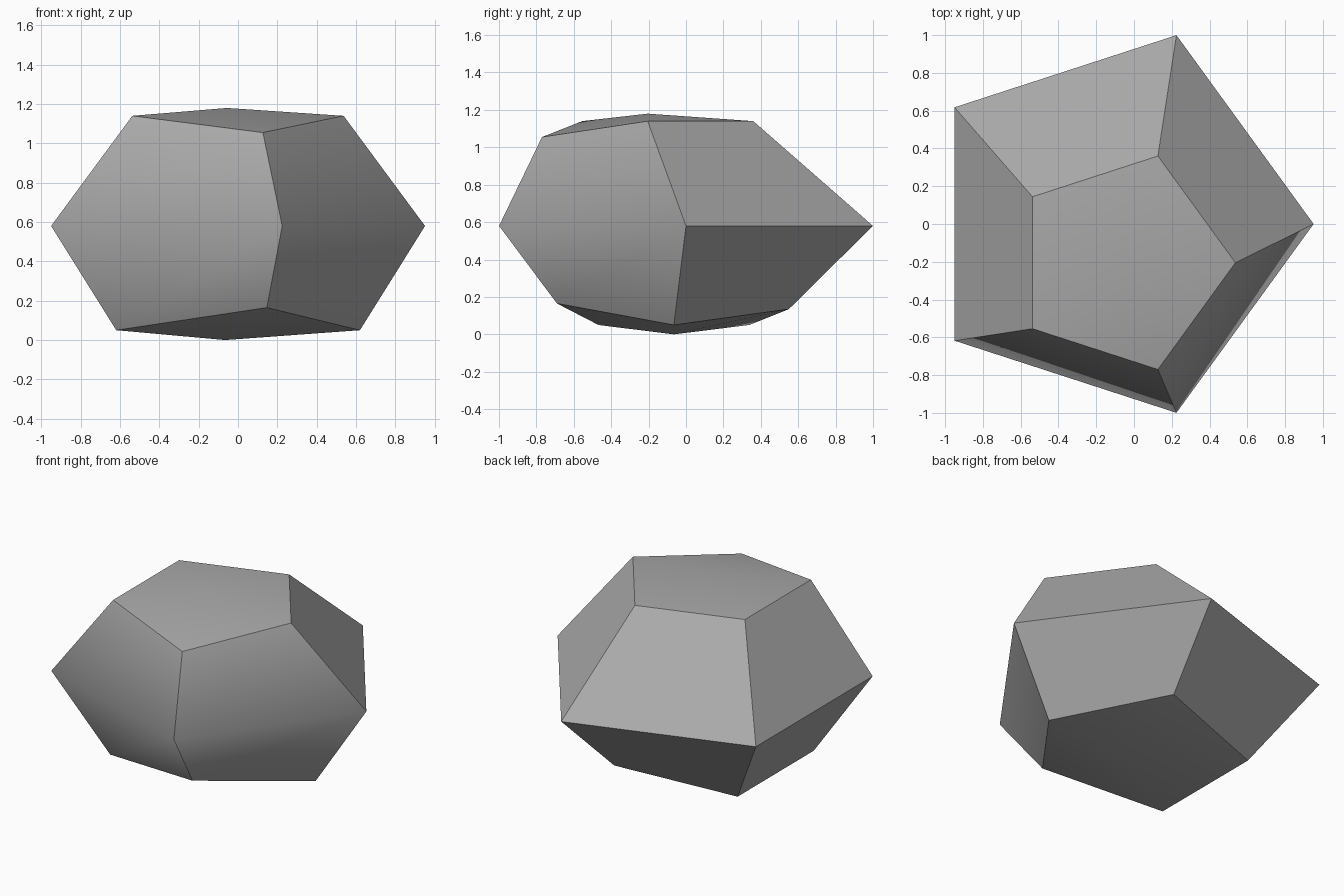
import bpy, bmesh
from math import sin, cos, tau

cube = bpy.data.objects.get("Cube")
if cube:
    bpy.data.objects.remove(cube)

# Stone material
stone = bpy.data.materials.new("grey stone")
stone.use_nodes = True
color = (0.4, 0.4, 0.4, 1)
stone.diffuse_color = color
stone.node_tree.nodes["Principled BSDF"].inputs["Base Color"].default_value = color

bm = bmesh.new()


def ring(cx, cy, radius, z):
    """Five-sided ring of the rock, first corner on +x."""
    return [bm.verts.new((cx + radius * cos(tau * i / 5),
                          cy + radius * sin(tau * i / 5), z)) for i in range(5)]


# Three offset rings: underside, widest girth and crown
base = ring(-0.065, -0.065, 0.685, 0.05)
girth = ring(-0.1, 0, 1.051, 0.58)
crown = ring(-0.057, -0.205, 0.594, 1.14)

# Chipped corners
base[1].co += bpy.mathutils.Vector((0, -0.035, 0.085)) if hasattr(bpy, "mathutils") else base[1].normal
base[1].co.y, base[1].co.z = 0.55, 0.135
base[4].co.y, base[4].co.z = -0.69, 0.165
crown[4].co.z = 1.055

# Slightly raised centres of the top and bottom
peak = bm.verts.new((-0.057, -0.205, 1.18))
foot = bm.verts.new((-0.065, -0.065, 0))

# Sides and caps
for i in range(5):
    j = (i + 1) % 5
    for low, high in ((base, girth), (girth, crown)):
        bm.faces.new((low[i], low[j], high[j], high[i]))
    bm.faces.new((crown[i], crown[j], peak))
    bm.faces.new((base[j], base[i], foot))

# Crisp ridges, except within the caps and around the front of the girth
front = girth[3:] + girth[:1]
for face in bm.faces:
    face.smooth = True
for edge in bm.edges:
    cap = peak in edge.verts or foot in edge.verts
    edge.smooth = cap or all(v in front for v in edge.verts)

mesh = bpy.data.meshes.new("rock")
bm.to_mesh(mesh)
bm.free()
mesh.materials.append(stone)
rock = bpy.data.objects.new("rock", mesh)
bpy.context.collection.objects.link(rock)
